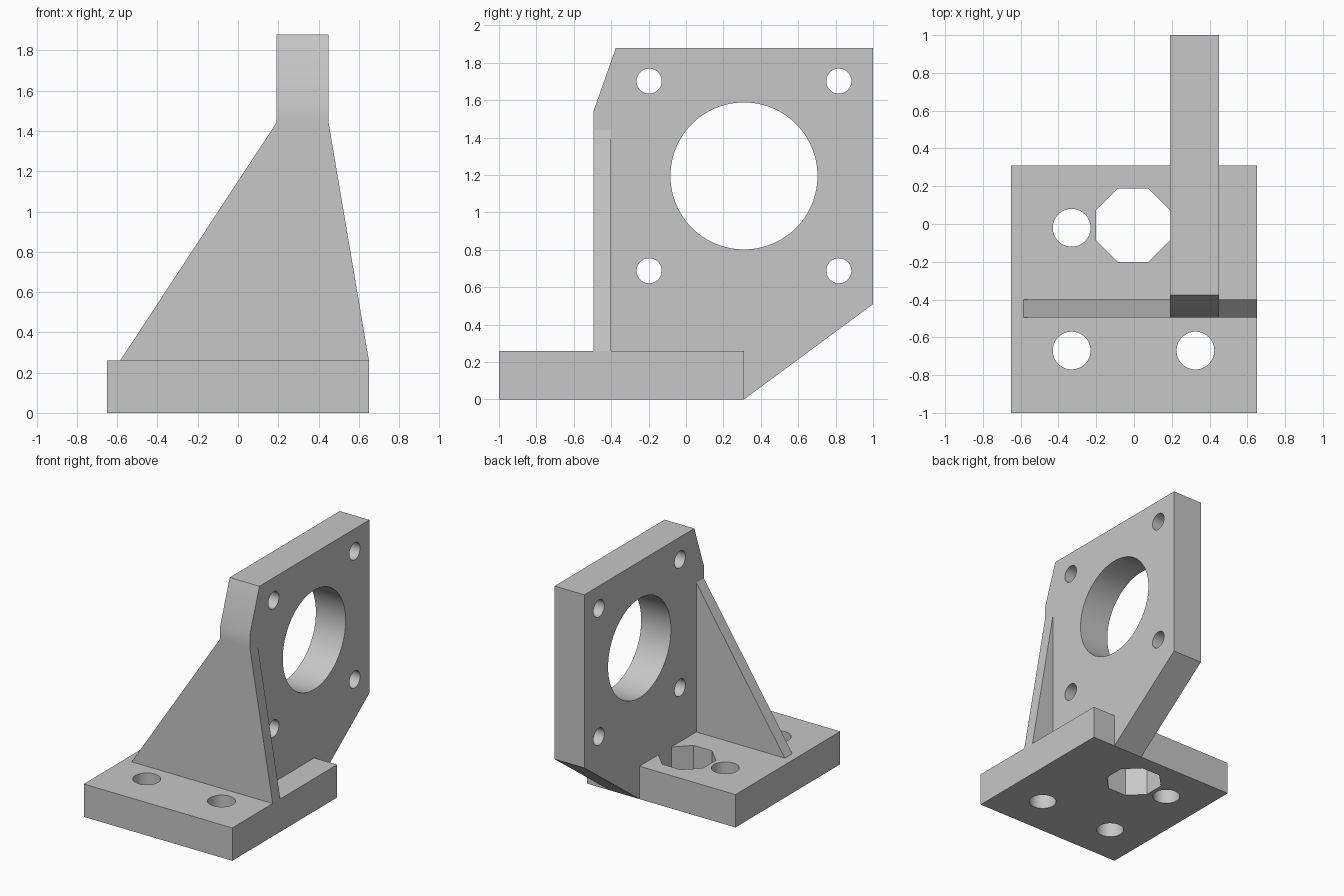
import bpy, bmesh, math
from mathutils import Vector

cube = bpy.data.objects.get("Cube")
if cube:
    bpy.data.objects.remove(cube, do_unlink=True)

grey = bpy.data.materials.new("plain grey")
grey.use_nodes = True
grey.diffuse_color = (0.57, 0.57, 0.57, 1)
bsdf = next(n for n in grey.node_tree.nodes if n.type == 'BSDF_PRINCIPLED')
bsdf.inputs["Base Color"].default_value = grey.diffuse_color

# How a 2D profile point and a depth map into space for each extrusion axis
PLACE = {
    'X': lambda a, b, d: Vector((d, a, b)),
    'Y': lambda a, b, d: Vector((a, d, b)),
    'Z': lambda a, b, d: Vector((a, b, d)),
}


def prism(name, profile, axis, lo, hi):
    """Extrude a closed profile along an axis."""
    bm = bmesh.new()
    place = PLACE[axis]
    near = [bm.verts.new(place(a, b, lo)) for a, b in profile]
    far = [bm.verts.new(place(a, b, hi)) for a, b in profile]
    bm.faces.new(near)
    bm.faces.new(far)
    n = len(profile)
    for i in range(n):
        j = (i + 1) % n
        bm.faces.new((near[i], near[j], far[j], far[i]))
    bmesh.ops.recalc_face_normals(bm, faces=bm.faces)
    mesh = bpy.data.meshes.new(name)
    bm.to_mesh(mesh)
    bm.free()
    mesh.materials.append(grey)
    obj = bpy.data.objects.new(name, mesh)
    bpy.context.collection.objects.link(obj)
    return obj


def ring(a, b, radius, sides=64, turn=0.0):
    return [(a + radius * math.cos(turn + math.tau * i / sides),
             b + radius * math.sin(turn + math.tau * i / sides)) for i in range(sides)]


def activate(obj):
    bpy.ops.object.select_all(action='DESELECT')
    obj.select_set(True)
    bpy.context.view_layer.objects.active = obj


def drill(obj, outlines, axis, lo, hi):
    """Cut through-holes with the given outlines."""
    for outline in outlines:
        cutter = prism("hole_cutter", outline, axis, lo, hi)
        cutter.hide_render = True
        mod = obj.modifiers.new("hole", 'BOOLEAN')
        mod.operation = 'DIFFERENCE'
        mod.solver = 'EXACT'
        mod.object = cutter
        activate(obj)
        bpy.ops.object.modifier_apply(modifier=mod.name)
        bpy.data.objects.remove(cutter, do_unlink=True)


# Main dimensions
BASE_TOP, HALF_WIDTH, BASE_BACK = 0.26, 0.65, 0.31
PLATE_L, PLATE_R = 0.19, 0.45
FRONT, WEB_BACK, WEB_TOP = -0.495, -0.40, 1.44

# Base slab with three bolt holes and an octagonal opening
base = prism("base", [(-HALF_WIDTH, -1), (HALF_WIDTH, -1),
                      (HALF_WIDTH, BASE_BACK), (-HALF_WIDTH, BASE_BACK)], 'Z', 0, BASE_TOP)
octagon = ring(-0.005, -0.007, 0.195 / math.cos(math.pi / 8), 8, math.pi / 8)
bolts = [ring(x, y, 0.1) for x, y in ((-0.33, -0.02), (-0.33, -0.67), (0.325, -0.67))]
drill(base, bolts + [octagon], 'Z', -0.1, BASE_TOP + 0.1)

# Upright mounting plate with a large bore and four screw holes
plate = prism("mounting_plate", [(FRONT, BASE_TOP), (BASE_BACK, BASE_TOP), (BASE_BACK, 0),
                                 (1, 0.51), (1, 1.88), (-0.375, 1.88),
                                 (FRONT, 1.54), (FRONT, WEB_TOP)], 'X', PLATE_L, PLATE_R)
bore_y, bore_z, spacing = 0.31, 1.195, 0.507
screws = [ring(bore_y + sy * spacing, bore_z + sz * spacing, 0.067, 48)
          for sy in (-1, 1) for sz in (-1, 1)]
drill(plate, [ring(bore_y, bore_z, 0.393, 96)] + screws, 'X', PLATE_L - 0.1, PLATE_R + 0.1)

# Triangular webs on either side of the plate
webs = [prism(name, [(edge, BASE_TOP), (foot, BASE_TOP), (edge, WEB_TOP)], 'Y', FRONT, WEB_BACK)
        for name, edge, foot in (("right_web", PLATE_L, -0.585),
                                 ("left_web", PLATE_R, HALF_WIDTH))]

for part in [base, plate] + webs:
    activate(part)
    bpy.ops.object.shade_smooth_by_angle(angle=math.radians(30))
